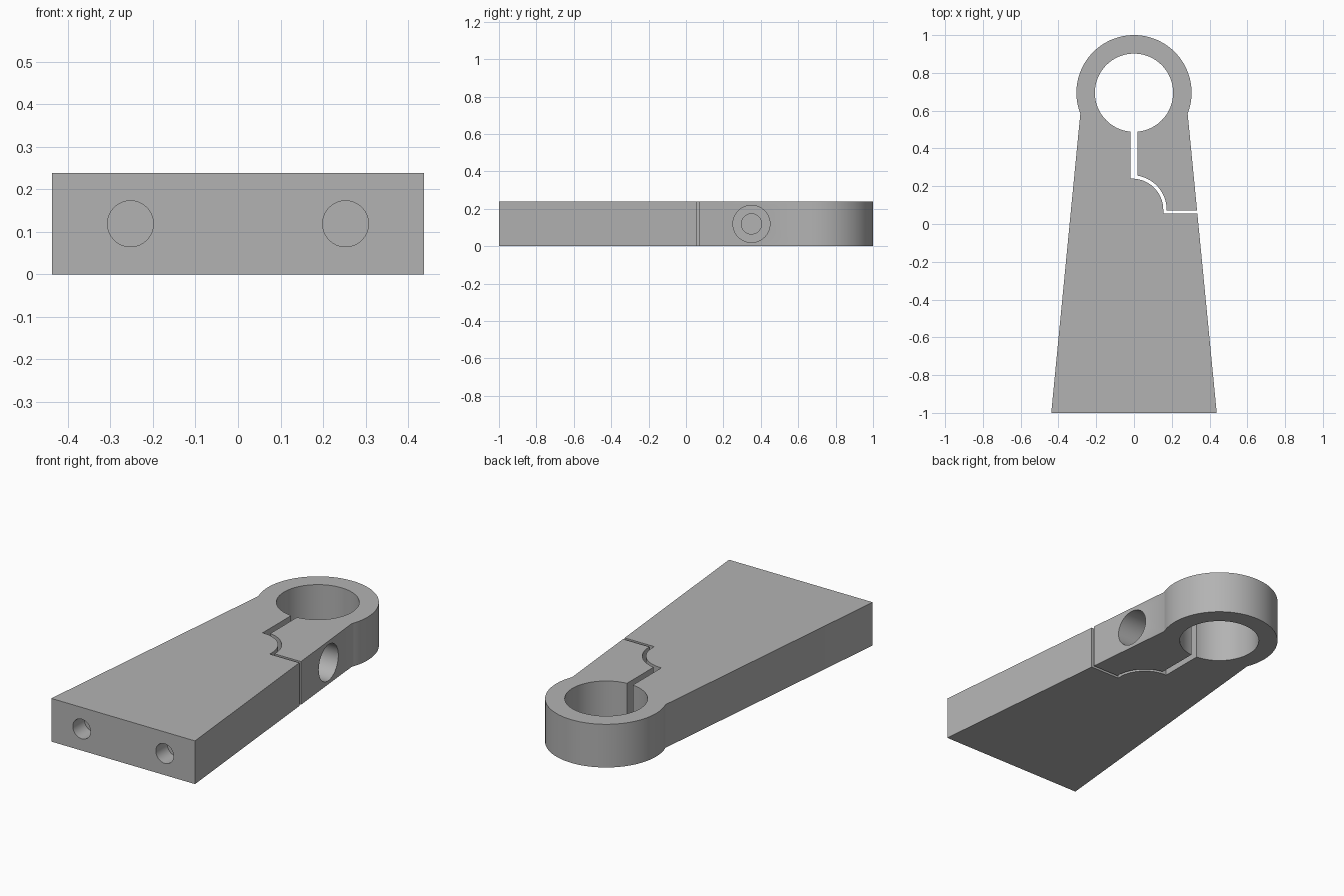
import bpy, bmesh
from math import sin, cos, radians, pi, asin, acos, degrees
from mathutils import Matrix, Vector

cube = bpy.data.objects.get("Cube")
if cube:
    bpy.data.objects.remove(cube, do_unlink=True)

HEIGHT = 0.238
MID = HEIGHT / 2
HEAD_Y, HEAD_R, BORE_R = 0.695, 0.305, 0.207
BASE_X, NECK_X, NECK_Y = 0.438, 0.284, 0.584
GAP = 0.018

grey = bpy.data.materials.new("plain grey")
grey.use_nodes = True
colour = (0.45, 0.45, 0.45, 1)
grey.diffuse_color = colour
grey.node_tree.nodes["Principled BSDF"].inputs["Base Color"].default_value = colour


def arc(cx, cy, r, start, end, steps):
    angles = [radians(start + (end - start) * i / steps) for i in range(steps + 1)]
    return [(cx + r * cos(a), cy + r * sin(a)) for a in angles]


def edge_x(y):
    """Half width of the tapered arm at y."""
    return BASE_X + (NECK_X - BASE_X) * (y + 1) / (NECK_Y + 1)


def make_object(name, bm):
    bmesh.ops.recalc_face_normals(bm, faces=bm.faces)
    mesh = bpy.data.meshes.new(name)
    bm.to_mesh(mesh)
    bm.free()
    mesh.materials.append(grey)
    obj = bpy.data.objects.new(name, mesh)
    bpy.context.collection.objects.link(obj)
    return obj


def drill(body, name, radius, start, end):
    """Cut a round hole between two points."""
    a, b = Vector(start), Vector(end)
    turn = (b - a).to_track_quat('Z', 'Y').to_matrix().to_4x4()
    bm = bmesh.new()
    bmesh.ops.create_cone(bm, cap_ends=True, segments=64, radius1=radius, radius2=radius,
                          depth=(b - a).length, matrix=Matrix.Translation((a + b) / 2) @ turn)
    cutter = make_object(name, bm)
    cutter.hide_render = True
    mod = body.modifiers.new(name, 'BOOLEAN')
    mod.operation, mod.solver, mod.object = 'DIFFERENCE', 'EXACT', cutter
    bpy.context.view_layer.objects.active = body
    bpy.ops.object.modifier_apply(modifier=name)
    bpy.data.objects.remove(cutter, do_unlink=True)


# Arm outline: tapered base, stepped split with a curved corner, head and bore
neck = degrees(asin((NECK_Y - HEAD_Y) / HEAD_R))
mouth = degrees(acos(GAP / BORE_R))
low, high = 0.055, 0.071
outline = [(-BASE_X, -1), (BASE_X, -1), (edge_x(low), low), (0.155, low)]
outline += arc(-0.01, 0.075, 0.165, 0, 90, 24)
outline += [(-GAP, 0.24)]
outline += arc(0, HEAD_Y, BORE_R, 180 + mouth, -mouth, 96)
outline += [(GAP, 0.257)]
outline += arc(-0.01, 0.075, 0.183, 80, 0, 24)
outline += [(0.173, high), (edge_x(high), high)]
outline += arc(0, HEAD_Y, HEAD_R, neck, 180 - neck, 80)

bm = bmesh.new()
face = bm.faces.new([bm.verts.new((x, y, 0)) for x, y in outline])
top = bmesh.ops.extrude_face_region(bm, geom=[face])
bmesh.ops.translate(bm, vec=(0, 0, HEIGHT),
                    verts=[v for v in top["geom"] if isinstance(v, bmesh.types.BMVert)])
arm = make_object("clamp_arm", bm)

# Clamping screw hole with counterbore
drill(arm, "counterbore", 0.099, (0.5, 0.35, MID), (0.15, 0.35, MID))
drill(arm, "screw_hole", 0.054, (0.2, 0.35, MID), (-0.17, 0.35, MID))

# Pair of mounting holes in the base
for side in (-1, 1):
    drill(arm, "mounting_hole", 0.054, (side * 0.253, -1.1, MID), (side * 0.253, -0.9, MID))

bpy.ops.object.select_all(action='DESELECT')
arm.select_set(True)
bpy.context.view_layer.objects.active = arm
bpy.ops.object.shade_smooth_by_angle(angle=radians(30))
